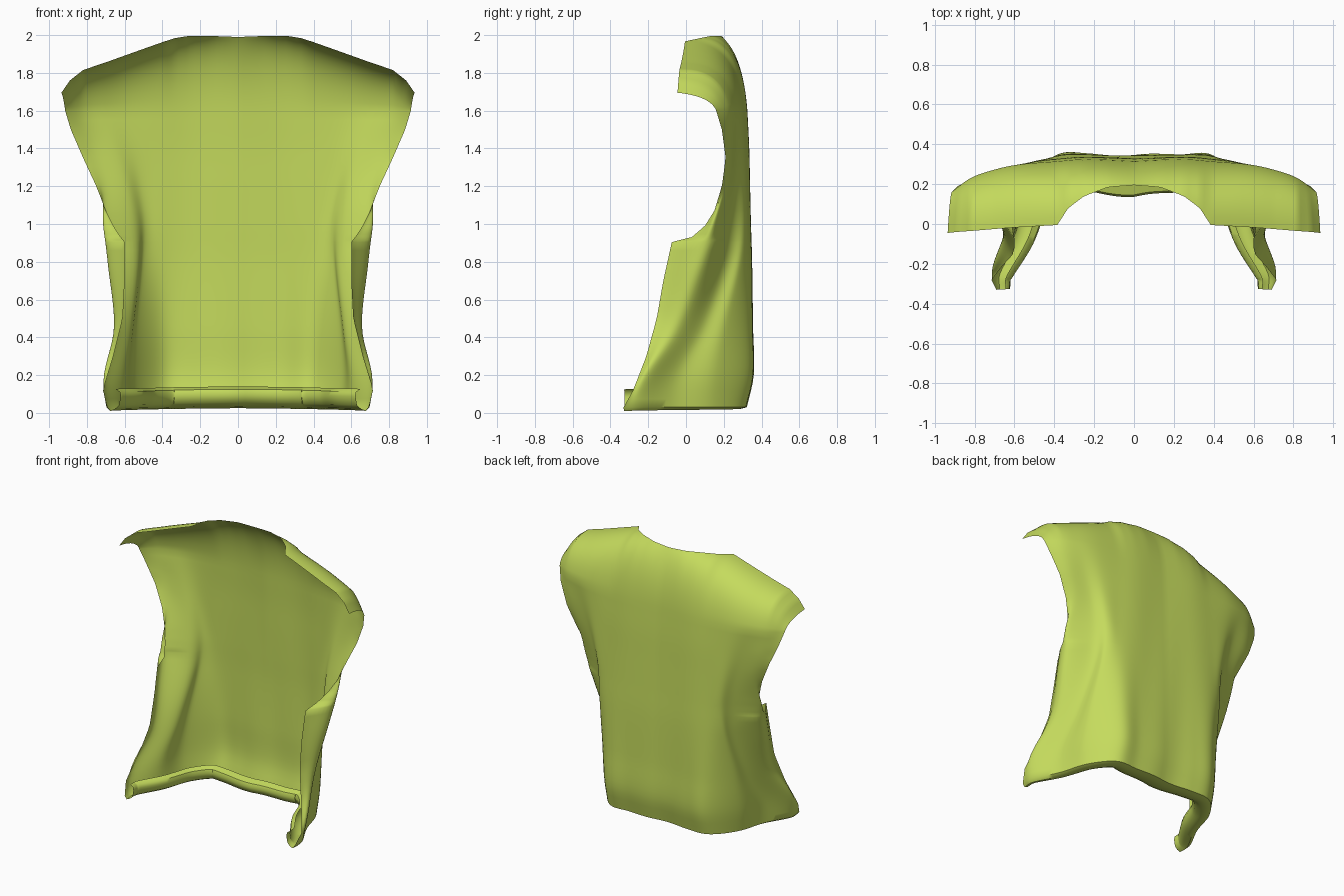
import bpy
import bmesh
import math
from mathutils import Vector

default_cube = bpy.data.objects.get("Cube")
if default_cube:
    bpy.data.objects.remove(default_cube, do_unlink=True)


def make_material(name, color):
    material = bpy.data.materials.new(name)
    material.use_nodes = True
    material.diffuse_color = color
    shader = material.node_tree.nodes["Principled BSDF"]
    shader.inputs["Base Color"].default_value = color
    shader.inputs["Roughness"].default_value = 0.8
    return material


def sample(keys, values, t, smooth=True):
    """Interpolate vectors through keys, either smoothly or linearly."""
    last = len(keys) - 1
    t = min(max(t, keys[0]), keys[last])
    i = max(k for k in range(last) if keys[k] <= t)
    span = keys[i + 1] - keys[i]
    f = (t - keys[i]) / span
    a, b = values[i], values[i + 1]
    if not smooth:
        return a.lerp(b, f)

    def slope(k):
        lo, hi = max(k - 1, 0), min(k + 1, last)
        return (values[hi] - values[lo]) / (keys[hi] - keys[lo]) * span

    g = 1 - f
    return (a * (1 + 2 * f) * g * g + slope(i) * f * g * g
            + b * f * f * (3 - 2 * f) - slope(i + 1) * f * f * g)


def table(rows):
    return [r[0] for r in rows], [Vector(r[1:]) for r in rows]


# Height, back depth, then x and y of the back ridge, groove and front ridge
body = table([
    (0.03, 0.315, 0.53, 0.15, 0.60, -0.06, 0.69, -0.24),
    (0.20, 0.350, 0.55, 0.16, 0.60, -0.04, 0.705, -0.20),
    (0.45, 0.350, 0.535, 0.21, 0.565, 0.09, 0.655, -0.05),
    (0.80, 0.350, 0.50, 0.29, 0.54, 0.21, 0.69, 0.08),
    (1.00, 0.345, 0.49, 0.31, 0.555, 0.24, 0.71, 0.15),
    (1.20, 0.340, 0.51, 0.312, 0.59, 0.26, 0.70, 0.22),
    (1.40, 0.335, 0.54, 0.306, 0.65, 0.268, 0.76, 0.24),
    (1.60, 0.325, 0.58, 0.298, 0.71, 0.27, 0.82, 0.23),
])

# Height, then x and y of the open side edge and the armhole above it
edge = table([
    (0.03, 0.69, -0.33), (0.12, 0.715, -0.28), (0.30, 0.66, -0.21),
    (0.50, 0.61, -0.155), (0.70, 0.60, -0.12), (0.905, 0.60, -0.075),
    (0.93, 0.62, 0.03), (0.99, 0.66, 0.10), (1.07, 0.70, 0.15),
    (1.20, 0.75, 0.19), (1.35, 0.82, 0.21), (1.50, 0.885, 0.19),
    (1.60, 0.915, 0.16),
])

# Station, then the neckline and shoulder seam from the middle outwards
seam = table([
    (0, 0, 0.195, 1.99), (0.6, 0.13, 0.185, 1.995), (1.1, 0.25, 0.14, 1.997),
    (1.6, 0.33, 0.08, 1.985), (2, 0.385, -0.005, 1.967),
    (3, 0.56, -0.015, 1.905), (4, 0.70, -0.025, 1.855),
    (5, 0.82, -0.035, 1.815), (5.5, 0.89, -0.04, 1.76),
    (6, 0.935, -0.045, 1.695)])

COLUMNS = 48
STATIONS = list(range(7))
SHOULDER_START = 1.6


def body_row(z):
    """Half of a level cross-section, from the middle to the side edge."""
    back, *folds = sample(*body, z)
    side = sample(*edge, z, smooth=False)
    points = [(0, back - 0.01), (0.23, back), (0.40, back - 0.012),
              folds[0:2], folds[2:4], folds[4:6], side]
    points = [Vector((*p, z)) for p in points]
    return [sample(STATIONS, points, 6 * c / COLUMNS) for c in range(COLUMNS + 1)]


def hem_row(inset, z):
    """Bottom cross-section moved inwards, for the rolled hem."""
    base = body_row(0.03)
    row = []
    for c, p in enumerate(base):
        along = base[min(c + 1, COLUMNS)] - base[max(c - 1, 0)]
        inward = Vector((along.y, -along.x, 0)).normalized()
        if c == 0:
            inward = Vector((0, -1, 0))
        amount = inset * (1 - 0.6 * c / COLUMNS)
        q = p + inward * amount
        q.z = z - 0.015 * c / COLUMNS
        row.append(q)
    return row


def shoulder_row(t):
    """Row rolling from the upper back over to the shoulder seam."""
    row = []
    for c, start in enumerate(body_row(SHOULDER_START)):
        u = 6 * c / COLUMNS
        end = sample(*seam, u, smooth=False)
        rise = 0.65 + 0.4 * min(u / 2, 1) - 0.25 * max(0, u - 5)
        bend = Vector(((start.x + end.x) / 2,
                       start.y + (end.y - start.y) * 0.14,
                       start.z + (end.z - start.z) * rise))
        row.append(start.lerp(bend, t).lerp(bend.lerp(end, t), t))
    return row


def drape(p):
    """Soft vertical folds that fade towards the shoulders and sides."""
    fade = max(0, 1 - p.z / 1.6) * max(0, 1 - abs(p.x) / 0.6)
    return Vector((p.x, p.y + 0.008 * fade * math.sin(17 * p.x + 1.5 * p.z), p.z))


# Rows from the tucked hem up to the seam, closer together at the underarm
rows = [hem_row(i, z) for i, z in (
    (0.11, 0.14), (0.16, 0.125), (0.17, 0.10), (0.15, 0.055),
    (0.10, 0.035), (0.04, 0.025))]
heights = [0.03 + 0.0437 * i for i in range(21)]
heights += [0.915 + 0.0155 * i for i in range(11)]
heights += [1.11 + 0.049 * i for i in range(10)]
rows += [body_row(z) for z in heights]
rows += [shoulder_row(i / 14) for i in range(15)]

# Garment back panel with both sides
bm = bmesh.new()
grid = []
for row in rows:
    full = [Vector((-p.x, p.y, p.z)) for p in row[:0:-1]] + row
    grid.append([bm.verts.new(drape(p)) for p in full])
for low, high in zip(grid, grid[1:]):
    for c in range(len(low) - 1):
        bm.faces.new((low[c + 1], low[c], high[c], high[c + 1]))

mesh = bpy.data.meshes.new("garment_back_panel")
bm.to_mesh(mesh)
bm.free()
panel = bpy.data.objects.new("garment_back_panel", mesh)
bpy.context.collection.objects.link(panel)
mesh.materials.append(make_material("lime_fabric", (0.56, 0.71, 0.11, 1)))

# Smooth cloth shading
bpy.ops.object.select_all(action="DESELECT")
panel.select_set(True)
bpy.context.view_layer.objects.active = panel
bpy.ops.object.shade_smooth_by_angle(angle=math.radians(50))
